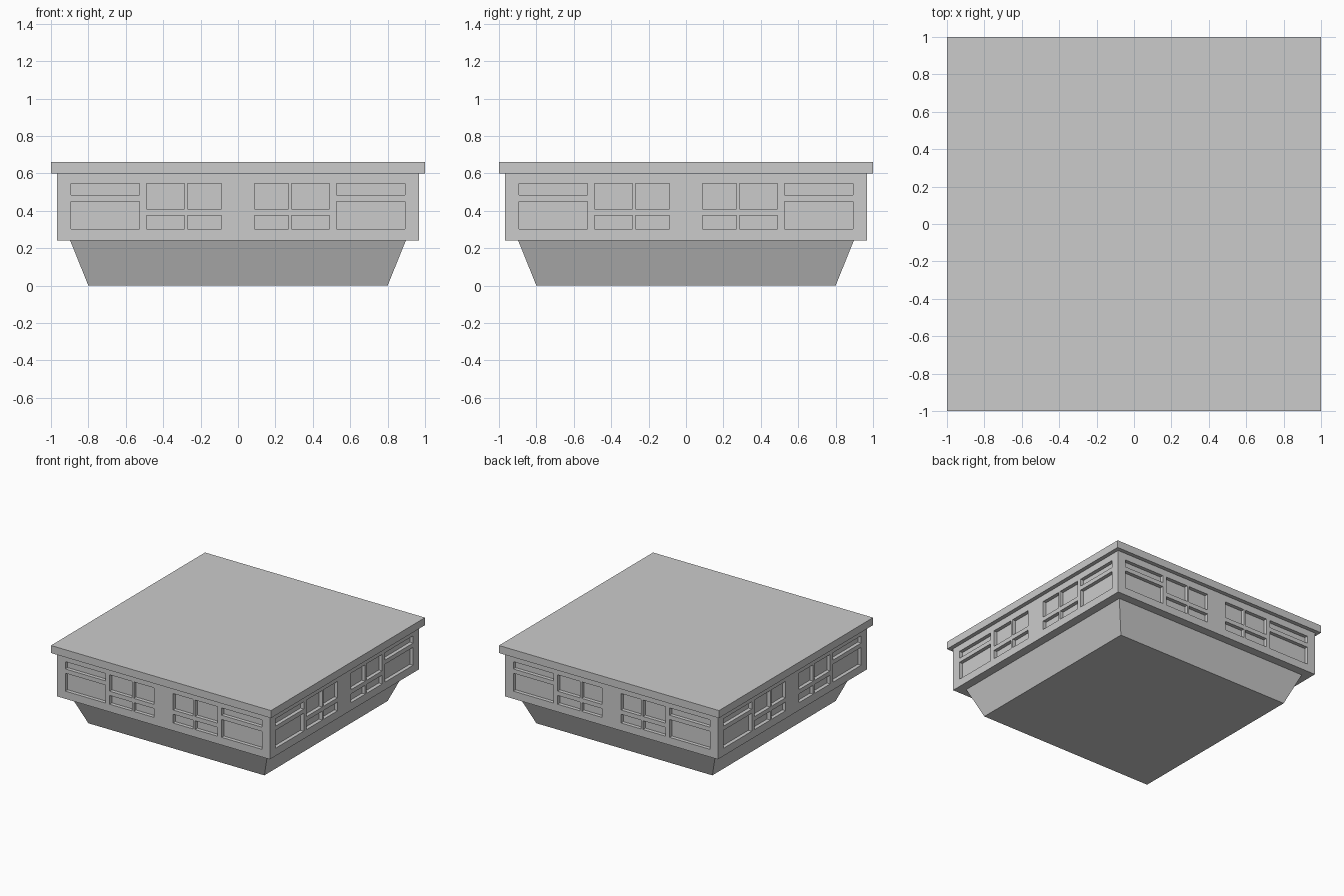
import bpy, bmesh
from mathutils import Vector

cube = bpy.data.objects.get("Cube")
if cube:
    bpy.data.objects.remove(cube, do_unlink=True)

grey = bpy.data.materials.new("light_grey")
grey.use_nodes = True
colour = (0.6, 0.6, 0.6, 1)
grey.diffuse_color = colour
grey.node_tree.nodes["Principled BSDF"].inputs["Base Color"].default_value = colour


def finish(name, bm):
    bmesh.ops.recalc_face_normals(bm, faces=bm.faces)
    mesh = bpy.data.meshes.new(name)
    bm.to_mesh(mesh)
    bm.free()
    mesh.materials.append(grey)
    obj = bpy.data.objects.new(name, mesh)
    bpy.context.collection.objects.link(obj)
    return obj


def square_block(low, high, z0, z1):
    """Square block with half-width low at the bottom and high at the top."""
    bm = bmesh.new()
    bmesh.ops.create_cube(bm, size=2)
    for v in bm.verts:
        top = v.co.z > 0
        half = high if top else low
        v.co = (v.co.x * half, v.co.y * half, z1 if top else z0)
    return bm


# Tapered base and overhanging roof slab
finish("tapered_base", square_block(0.8, 0.897, 0, 0.24))
finish("roof_slab", square_block(1, 1, 0.6, 0.662))

# Recessed panels of one half of a wall: columns, each with two rows
SMALL_ROWS = ((0.303, 0.375), (0.41, 0.545))
WIDE_ROWS = ((0.303, 0.45), (0.485, 0.545))
COLUMNS = (((0.087, 0.27), SMALL_ROWS),
           ((0.287, 0.49), SMALL_ROWS),
           ((0.527, 0.893), WIDE_ROWS))
DEPTH = 0.03


def in_panel(across, z):
    return any(a < abs(across) < b and any(lo < z < hi for lo, hi in rows)
               for (a, b), rows in COLUMNS)


# Wall block: slice along the panel borders, then push the panels inward
bm = square_block(0.967, 0.967, 0.24, 0.6)


def slice_at(axis, place):
    normal = Vector((0, 0, 0))
    normal[axis] = 1
    bmesh.ops.bisect_plane(bm, geom=bm.verts[:] + bm.edges[:] + bm.faces[:],
                           plane_co=normal * place, plane_no=normal)


for z in sorted({z for rows in (SMALL_ROWS, WIDE_ROWS) for r in rows for z in r}):
    slice_at(2, z)
for border in [edge for span, rows in COLUMNS for edge in span]:
    for axis in (0, 1):
        for sign in (-1, 1):
            slice_at(axis, sign * border)

for axis in (0, 1):
    for sign in (-1, 1):
        outward = Vector((0, 0, 0))
        outward[axis] = sign
        panels = []
        for f in bm.faces:
            c = f.calc_center_median()
            if f.normal.dot(outward) > 0.9 and c[axis] * sign > 0.96 and in_panel(c[1 - axis], c.z):
                panels.append(f)
        made = bmesh.ops.extrude_face_region(bm, geom=panels)["geom"]
        moved = [g for g in made if isinstance(g, bmesh.types.BMVert)]
        bmesh.ops.translate(bm, verts=moved, vec=outward * -DEPTH)
        bmesh.ops.delete(bm, geom=[f for f in panels if f.is_valid], context="FACES")
        bm.normal_update()
finish("panelled_walls", bm)
